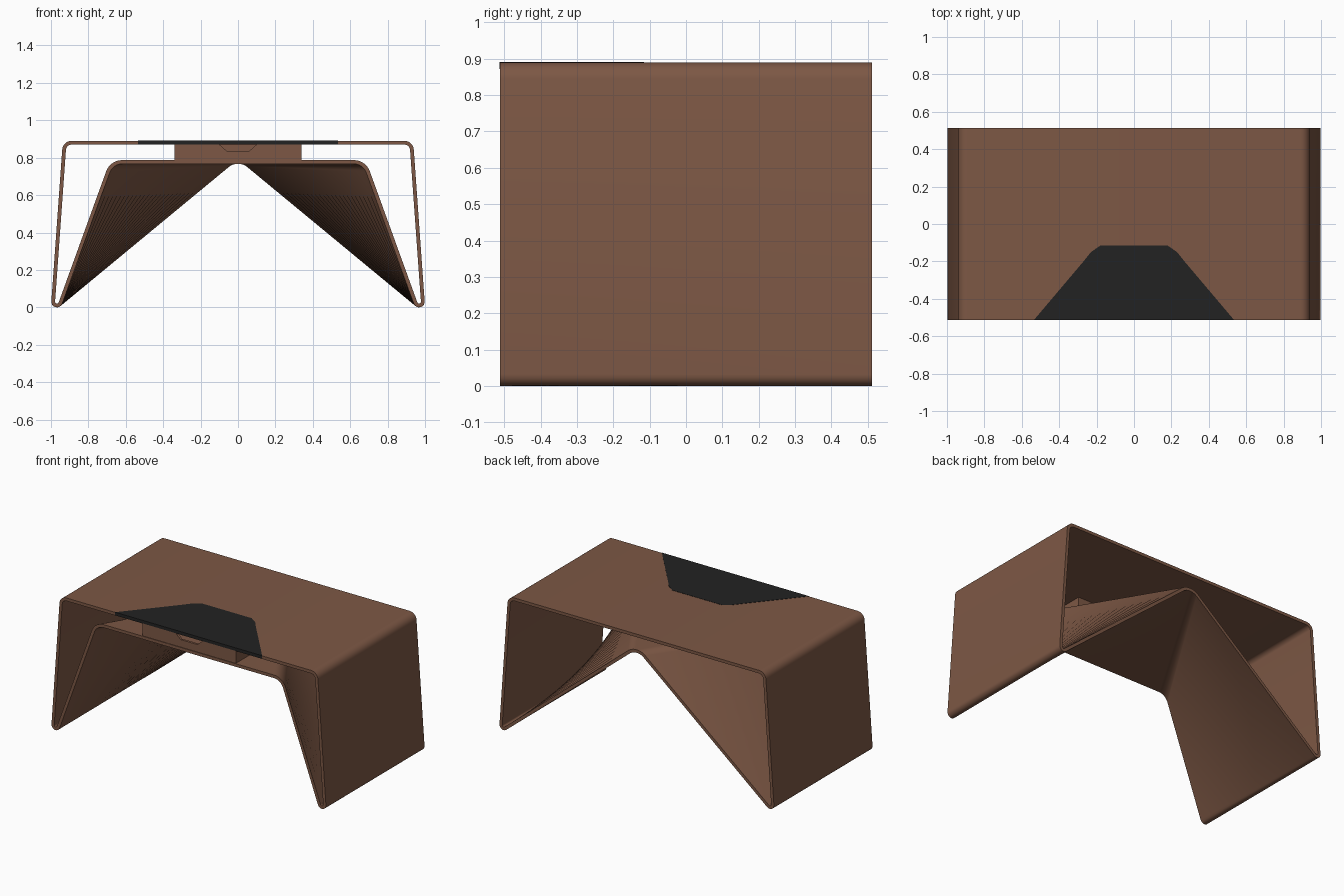
import bpy, bmesh, math
from mathutils import Vector

if "Cube" in bpy.data.objects:
    bpy.data.objects.remove(bpy.data.objects["Cube"])


def material(name, rgb):
    m = bpy.data.materials.new(name)
    m.diffuse_color = (*rgb, 1)
    m.use_nodes = True
    m.node_tree.nodes["Principled BSDF"].inputs["Base Color"].default_value = m.diffuse_color
    return m


BROWN = material("warm brown", (0.205, 0.097, 0.059))
BLACK = material("charcoal black", (0.0165, 0.0165, 0.0165))
D = 0.512      # half depth
H = 0.01       # half sheet thickness


def finish(name, bm, mat, smooth=False):
    bmesh.ops.recalc_face_normals(bm, faces=bm.faces)
    me = bpy.data.meshes.new(name)
    bm.to_mesh(me)
    bm.free()
    me.materials.append(mat)
    ob = bpy.data.objects.new(name, me)
    bpy.context.collection.objects.link(ob)
    if smooth:
        bpy.ops.object.select_all(action='DESELECT')
        ob.select_set(True)
        bpy.context.view_layer.objects.active = ob
        bpy.ops.object.shade_smooth_by_angle(angle=math.radians(35))
    return ob


def outline(circles, off, steps=8):
    """Right half of the bent sheet: arcs (centre, signed radius) joined by tangents."""
    heads = [0.0]
    for (c1, s1), (c2, s2) in zip(circles, circles[1:]):
        d = Vector(c2) - Vector(c1)
        phi = math.atan2(d.y, d.x)
        th = phi - math.asin((s1 - s2) / d.length)
        # headings: down the side is negative, up the inner leg wraps below -pi
        while th > heads[-1] + 0.01 and s2 > 0:
            th -= 2 * math.pi
        if s2 < 0:
            while th > -math.pi:
                th -= 2 * math.pi
        heads.append(th)
    heads.append(-math.pi)
    pts = []
    for (c, s), a, b in zip(circles, heads, heads[1:]):
        for i in range(steps + 1):
            t = a + (b - a) * i / steps
            pts.append(Vector((c[0] - (s + off) * math.sin(t),
                               c[1] + (s + off) * math.cos(t))))
    return pts + [Vector((-p.x, p.y)) for p in reversed(pts)]


# Bent shell: outer arch and inner sheet, the latter changing from a
# trapezoid at the front to an upturned V at the back
TOP, FOOT = ((0.89, 0.84), 0.04), ((0.968, 0.03), 0.02)
front = [TOP, FOOT, ((0.62, 0.697), -0.08)]
back = [TOP, FOOT, ((0.002, 0.692), -0.085)]
bm = bmesh.new()
N = 24
rings = []
for off in (H, -H):
    f, b = outline(front, off), outline(back, off)
    rings.append([[bm.verts.new((*[(p.lerp(q, j / N)).x], -D + 2 * D * j / N,
                                 p.lerp(q, j / N).y)) for p, q in zip(f, b)]
                  for j in range(N + 1)])
n = len(rings[0][0])
for side in rings:
    for j in range(N):
        for i in range(n):
            k = (i + 1) % n
            bm.faces.new((side[j][i], side[j][k], side[j + 1][k], side[j + 1][i]))
for j in (0, N):
    for i in range(n):
        k = (i + 1) % n
        bm.faces.new((rings[0][j][i], rings[0][j][k], rings[1][j][k], rings[1][j][i]))
finish("desk_shell", bm, BROWN, True)


def prism(bm, pts, vec):
    face = bm.faces.new([bm.verts.new(p) for p in pts])
    res = bmesh.ops.extrude_face_region(bm, geom=[face], use_keep_orig=True)
    bmesh.ops.translate(bm, vec=vec,
                        verts=[g for g in res["geom"] if isinstance(g, bmesh.types.BMVert)])


def box(bm, x0, x1, y0, y1, z0, z1):
    prism(bm, [(x0, y0, z0), (x1, y0, z0), (x1, y1, z0), (x0, y1, z0)], (0, 0, z1 - z0))


# Black desk pad inlaid in the top, wrapping over the front edge
bm = bmesh.new()
right = [(0.535, -D - 0.001), (0.27, -0.20), (0.23, -0.15), (0.18, -0.115)]
pad = right + [(-x, y) for x, y in reversed(right)]
prism(bm, [(x, y, 0.8715) for x, y in pad], (0, 0, 0.02))
finish("desk_pad", bm, BLACK)

# Drawer tray with a finger notch in its front
bm = bmesh.new()
W, Z0, Z1, Y0, Y1 = 0.34, 0.787, 0.871, -0.508, -0.10
half = [(W, Z0), (W, Z1), (0.10, Z1), (0.06, 0.836)]
prof = half + [(-x, z) for x, z in reversed(half)]
prism(bm, [(x, Y0, z) for x, z in prof], (0, 0.015, 0))
for s in (-1, 1):
    box(bm, s * W, s * (W - 0.015), Y0 + 0.015, Y1, Z0, Z1)
box(bm, -W + 0.015, W - 0.015, Y1 - 0.015, Y1, Z0, Z1)
box(bm, -W + 0.015, W - 0.015, Y0 + 0.015, Y1 - 0.015, Z0, Z0 + 0.01)
finish("drawer", bm, BROWN)
